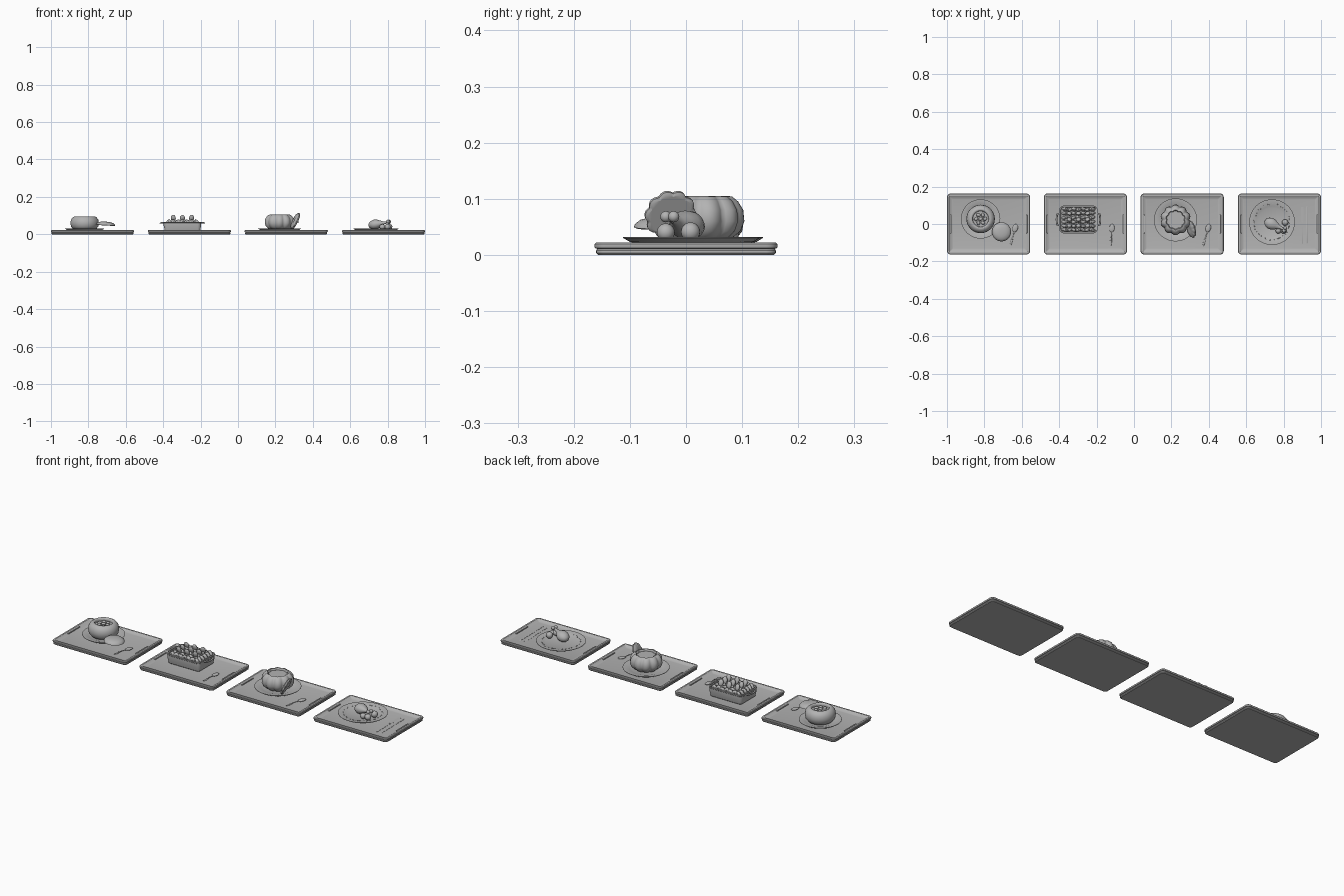
import bpy, bmesh, math, random
from mathutils import Vector, Matrix

if "Cube" in bpy.data.objects:
    bpy.data.objects.remove(bpy.data.objects["Cube"])

random.seed(4)
TAU = math.tau
grey = bpy.data.materials.new("plain_grey")
grey.diffuse_color = (0.45, 0.45, 0.45, 1)
grey.use_nodes = True
grey.node_tree.nodes["Principled BSDF"].inputs["Base Color"].default_value = grey.diffuse_color


def finish(name, bm, loc=(0, 0, 0), rot=(0, 0, 0), angle=35):
    bmesh.ops.recalc_face_normals(bm, faces=bm.faces)
    me = bpy.data.meshes.new(name)
    bm.to_mesh(me)
    bm.free()
    ob = bpy.data.objects.new(name, me)
    bpy.context.collection.objects.link(ob)
    me.materials.append(grey)
    ob.location, ob.rotation_euler = loc, rot
    bpy.ops.object.select_all(action='DESELECT')
    ob.select_set(True)
    bpy.context.view_layer.objects.active = ob
    bpy.ops.object.shade_smooth_by_angle(angle=math.radians(angle))
    return ob


def loft(name, rings, cap_start=True, cap_end=True, **kw):
    """Skin a list of closed rings of points."""
    bm = bmesh.new()
    vs = [[bm.verts.new(p) for p in r] for r in rings]
    n = len(vs[0])
    for a, b in zip(vs, vs[1:]):
        for i in range(n):
            bm.faces.new((a[i], a[(i + 1) % n], b[(i + 1) % n], b[i]))
    if cap_start:
        bm.faces.new(vs[0])
    if cap_end:
        bm.faces.new(vs[-1])
    return finish(name, bm, **kw)


def lathe(name, profile, n=40, ribs=0, depth=0.0, **kw):
    """Spin (radius, z) points, optionally with pumpkin ribs."""
    rings = []
    for r, z in profile:
        ring = []
        for i in range(n):
            t = TAU * i / n
            k = r * (1 - depth * (1 - abs(math.sin(ribs * t / 2)))) if ribs else r
            ring.append((k * math.cos(t), k * math.sin(t), z))
        rings.append(ring)
    return loft(name, rings, **kw)


def rounded_rect(hx, hy, r, z, seg=5):
    pts = []
    for q, (sx, sy) in enumerate(((1, 1), (-1, 1), (-1, -1), (1, -1))):
        for i in range(seg + 1):
            t = math.pi / 2 * (q + i / seg)
            pts.append((sx * (hx - r) + r * math.cos(t), sy * (hy - r) + r * math.sin(t), z))
    return pts


def rect_loft(name, hx, hy, r, profile, **kw):
    return loft(name, [rounded_rect(hx - i, hy - i, max(r - i, 0.004), z) for i, z in profile], **kw)


def blob(name, loc, size, rot=(0, 0, 0), u=20, v=12):
    bm = bmesh.new()
    bmesh.ops.create_uvsphere(bm, u_segments=u, v_segments=v, radius=1)
    bmesh.ops.scale(bm, vec=size, verts=bm.verts)
    return finish(name, bm, loc, rot, 60)


def tube(name, pts, radii, n=10, flat=1.0):
    """Round bar along points with a radius at each."""
    rings = []
    pts = [Vector(p) for p in pts]
    for i, p in enumerate(pts):
        d = (pts[min(i + 1, len(pts) - 1)] - pts[max(i - 1, 0)]).normalized()
        side = d.cross(Vector((0, 0, 1))).normalized()
        up = side.cross(d)
        rings.append([p + radii[i] * (side * math.cos(TAU * k / n) + up * flat * math.sin(TAU * k / n))
                      for k in range(n)])
    return loft(name, rings, angle=50)


def tray(cx):
    rect_loft("tray", 0.2225, 0.163, 0.02,
              [(0.006, 0), (0.003, 0.003), (0.003, 0.008), (0.005, 0.0105), (0.001, 0.012),
               (0, 0.014), (0, 0.019), (0.003, 0.022), (0.012, 0.022), (0.016, 0.019),
               (0.026, 0.015), (0.031, 0.0135)], loc=(cx, 0, 0), angle=30)
    # grip strips let into both short rims
    for s in (-1, 1):
        rect_loft("tray_grip", 0.004, 0.05, 0.003, [(0, 0.014), (0, 0.0205), (0.001, 0.0215)],
                  loc=(cx + s * 0.203, 0, 0))


def plate(x, y, r):
    lathe("plate", [(r * .5, .0135), (r * .6, .0145), (r * .9, .023), (r, .030), (r, .032),
                    (r * .96, .032), (r * .7, .026), (r * .62, .022)], n=48, loc=(x, y, 0))


def spoon(head, tail):
    h, t = Vector(head + (0.0185,)), Vector(tail + (0.017,))
    d = (t - h).normalized()
    blob("spoon_bowl", h, (0.022, 0.014, 0.0045), (0, 0, math.atan2(d.y, d.x)))
    tube("spoon_handle", [h + d * 0.018, h.lerp(t, .5) + Vector((0, 0, .003)), h.lerp(t, .8), t],
         [0.0025, 0.0025, 0.005, 0.0035], flat=0.45)


for cx in (-0.7775, -0.26, 0.2575, 0.7775):
    tray(cx)

# --- first tray: bread bowl with filling and cut-off top
plate(-0.82, 0.027, 0.105)
lathe("bread_bowl", [(.045, .023), (.062, .028), (.073, .042), (.076, .06), (.073, .078), (.064, .09),
                     (.054, .096), (.046, .096), (.043, .091), (.042, .083)], loc=(-0.82, 0.027, 0), angle=60)
for i in range(7):
    t = TAU * i / 6
    r = 0.024 if i < 6 else 0
    blob("bowl_filling", (-0.82 + r * math.cos(t), 0.027 + r * math.sin(t), 0.084),
         (0.012, 0.009, 0.008), (0, 0, t + 0.7), 12, 8)
lathe("bread_lid", [(.045, -.007), (.051, -.005), (.049, .001), (.040, .008), (.025, .012), (.01, .0135)],
      loc=(-0.708, -0.042, 0.054), rot=(0, 0.06, 0), angle=60)
spoon((-0.635, -0.022), (-0.66, -0.112))

# --- second tray: baking dish with curled topping
DX, DY = -0.297, 0.024
rect_loft("baking_dish", 0.102, 0.074, 0.022,
          [(0.014, .0135), (0.008, .018), (0.002, .045), (0.002, .06), (0, .062), (0, .067),
           (0.007, .067), (0.009, .059)], loc=(DX, DY, 0))
for s in (-1, 1):
    tube("dish_handle", [(DX + s * .098, DY + .032, .062), (DX + s * .114, DY + .028, .061),
                         (DX + s * .117, DY, .060), (DX + s * .114, DY - .028, .061),
                         (DX + s * .098, DY - .032, .062)], [0.005] * 5, flat=0.7)
for row in range(6):
    y = DY - 0.055 + row * 0.022
    xs = [DX - 0.088 + 0.176 * i / 32 for i in range(33)]
    tube("topping_roll", [(x, y + .003 * math.sin((x - DX) * 130 + row), .066 + .007 * math.cos((x - DX) * 262))
                          for x in xs], [0.004] + [0.0085] * 31 + [0.004], n=8)
for row in range(3):
    for col in (-1, 0, 1):
        blob("topping_curl", (DX + col * 0.049, DY - 0.033 + row * 0.033, 0.086),
             (0.0135, 0.009, 0.019), (0.35, 0, 0.2 * col), 14, 10)
spoon((-0.118, -0.022), (-0.125, -0.114))

# --- third tray: hollow pumpkin with its lid leaning beside it
plate(0.222, 0.022, 0.115)
lathe("pumpkin", [(.035, .023), (.058, .028), (.075, .042), (.082, .06), (.08, .08), (.071, .095),
                  (.06, .104), (.053, .105), (.05, .1), (.049, .094)],
      n=80, ribs=10, depth=0.11, loc=(0.222, 0.022, 0), angle=60)
lathe("pumpkin_lid", [(.042, -.007), (.047, -.004), (.047, .002), (.037, .008), (.018, .01), (.008, .008)],
      n=80, ribs=10, depth=0.1, loc=(0.306, -0.028, 0.072), rot=(0, math.radians(-65), math.radians(14)))
tube("pumpkin_stem", [(.306, -.028, .072), (.317, -.026, .066), (.323, -.025, .066)], [.006, .004, .005])
spoon((0.397, -0.022), (0.37, -0.116))

# --- fourth tray: drumstick with round vegetables
plate(0.738, 0.01, 0.122)
axis = Vector((0.105, -0.045, 0.018))
start = Vector((0.70, 0.016, 0.047))
shape = [(0, .006), (.04, .016), (.14, .026), (.28, .031), (.42, .029), (.56, .021), (.68, .013),
         (.78, .008), (1.0, .006)]
tube("drumstick", [start + axis * t for t, r in shape], [r for t, r in shape], n=24, flat=0.85)
for s in (-1, 1):
    blob("bone_knob", start + axis + Vector((.003 * s, .007 * s, .003)), (.010, .010, .010), u=14, v=10)
for x, y, r in ((0.808, 0.008, .017), (0.80, -0.036, .016), (0.772, -0.036, .015)):
    blob("round_vegetable", (x, y, 0.024 + r), (r, r, r))
# garnish specks round the plate rim
for i in range(34):
    t = TAU * i / 34 + random.uniform(-.06, .06)
    r = random.uniform(.092, .1)
    blob("garnish", (0.738 + r * math.cos(t), 0.01 + r * math.sin(t), 0.028),
         (.004, .002, .0018), (0, 0, t + 1.57), 8, 6)
# thin knife and fork lying almost flush with the tray floor
rect_loft("knife", 0.004, 0.1, 0.003, [(0, .013), (0, .0145), (0.001, .015)], loc=(0.925, -0.005, 0))
rect_loft("fork_handle", 0.003, 0.06, 0.003, [(0, .013), (0, .0145), (0.001, .015)], loc=(0.9, -0.045, 0))
for k in (-1, 0, 1):
    rect_loft("fork_tine", 0.0015, 0.04, 0.001, [(0, .013), (0, .0147)], loc=(0.9 + k * .005, 0.05, 0))
